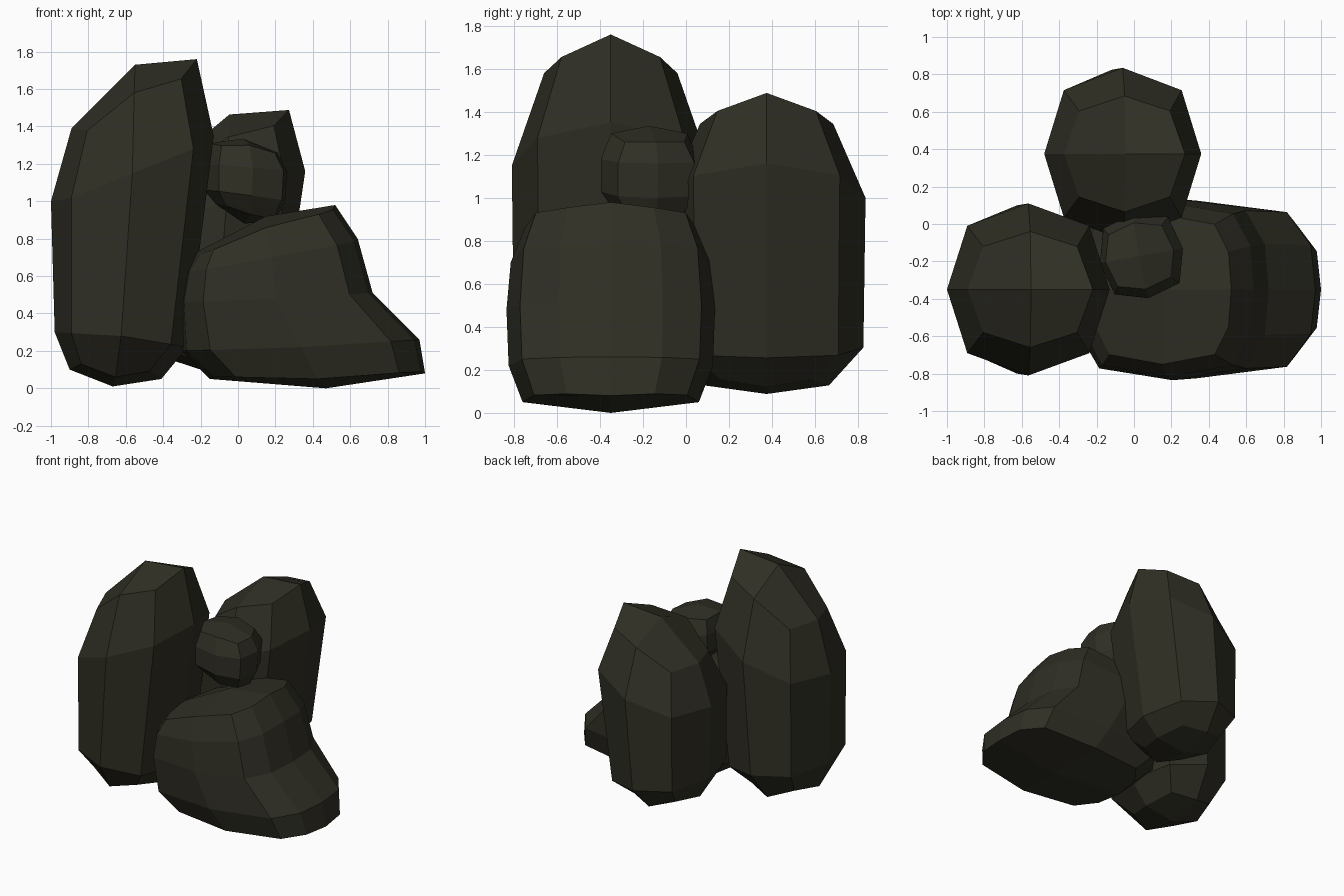
import bpy, bmesh, math
from mathutils import Matrix, Vector

if "Cube" in bpy.data.objects:
    bpy.data.objects.remove(bpy.data.objects["Cube"])

stone = bpy.data.materials.new("dark_olive_stone")
stone.use_nodes = True
colour = (0.029, 0.028, 0.018, 1)
stone.diffuse_color = colour
bsdf = stone.node_tree.nodes["Principled BSDF"]
bsdf.inputs["Base Color"].default_value = colour
bsdf.inputs["Roughness"].default_value = 0.9


def rock(name, rings, corner, bottom, top, transform):
    """Stack tilted rings (left x, right x, half depth, left z, mid z, right z, corner lift)."""
    # outline of one ring: quadrant points rotated through four sides
    n = len(corner) + 1
    quads = [[(1, 0)] + corner, [(0, 1)] + [(-x, y) for x, y in reversed(corner)],
             [(-1, 0)] + [(-x, -y) for x, y in corner],
             [(0, -1)] + [(x, -y) for x, y in reversed(corner)]]
    outline = [p for q in quads for p in q]
    bm = bmesh.new()
    loops = []
    for x0, x1, depth, zl, zm, zr, lift in rings:
        cx, rx = (x0 + x1) / 2, (x1 - x0) / 2
        loop = []
        for u, v in outline:
            z = zm + (zr - zm if u > 0 else zm - zl) * u
            if u and v:
                z += lift
            loop.append(bm.verts.new((cx + rx * u, depth * v, z)))
        loops.append(loop)
    count = len(outline)
    for a, b in zip(loops, loops[1:]):
        for i in range(count):
            j = (i + 1) % count
            bm.faces.new((a[i], a[j], b[j], b[i]))
    # each cap is four patches meeting at a central point
    for loop, point in ((loops[0], bottom), (loops[-1], top)):
        centre = bm.verts.new((point[0], 0, point[1]))
        for q in range(4):
            bm.faces.new([centre] + [loop[(q * n + k) % count] for k in range(n + 1)])
    bmesh.ops.recalc_face_normals(bm, faces=bm.faces)
    bm.transform(transform)
    mesh = bpy.data.meshes.new(name)
    bm.to_mesh(mesh)
    bm.free()
    mesh.materials.append(stone)
    obj = bpy.data.objects.new(name, mesh)
    bpy.context.collection.objects.link(obj)
    return obj


# Two standing stones share one shape
standing = [
    (-0.90, -0.41, 0.29, 0.10, 0.06, 0.05, 0.04),
    (-0.98, -0.27, 0.45, 0.30, 0.28, 0.22, 0.0),
    (-1.00, -0.13, 0.46, 1.00, 1.15, 1.35, -0.02),
    (-0.89, -0.22, 0.31, 1.39, 1.58, 1.76, -0.06),
]
tall = Matrix.Translation((0, -0.35, 0))
rock("tall_standing_rock", standing, [(0.75, 0.74)], (-0.67, 0.01), (-0.55, 1.73), tall)
shorter = Matrix.Translation((0.485, 0.375, 0.08)) @ Matrix.Diagonal((0.965, 1, 0.8, 1))
rock("rear_standing_rock", standing, [(0.75, 0.74)], (-0.67, 0.01), (-0.55, 1.73), shorter)

# Broad sloping boulder with a boxier outline
boulder = [
    (-0.15, 1.00, 0.41, 0.05, 0.05, 0.08, 0.01),
    (-0.30, 0.97, 0.475, 0.20, 0.22, 0.26, 0.0),
    (-0.31, 0.72, 0.485, 0.46, 0.48, 0.51, 0.0),
    (-0.28, 0.64, 0.465, 0.63, 0.70, 0.80, -0.01),
    (-0.22, 0.52, 0.40, 0.73, 0.86, 0.98, -0.02),
]
rock("broad_boulder", boulder, [(0.96, 0.5), (0.76, 0.87)], (0.47, 0.0), (0.15, 0.92),
     Matrix.Translation((0, -0.35, 0)))

# Small round stone wedged between the others
small = [
    (-0.16, 0.17, 0.16, 0.99, 0.93, 0.90, 0.0),
    (-0.22, 0.22, 0.23, 1.06, 1.03, 1.00, 0.0),
    (-0.22, 0.23, 0.23, 1.20, 1.18, 1.16, 0.0),
    (-0.19, 0.18, 0.18, 1.31, 1.30, 1.26, -0.01),
]
rock("small_wedged_rock", small, [(0.78, 0.78)], (0.0, 0.88), (-0.01, 1.335),
     Matrix.Translation((0.035, -0.17, 0)) @ Matrix.Rotation(math.radians(10), 4, "Z"))
